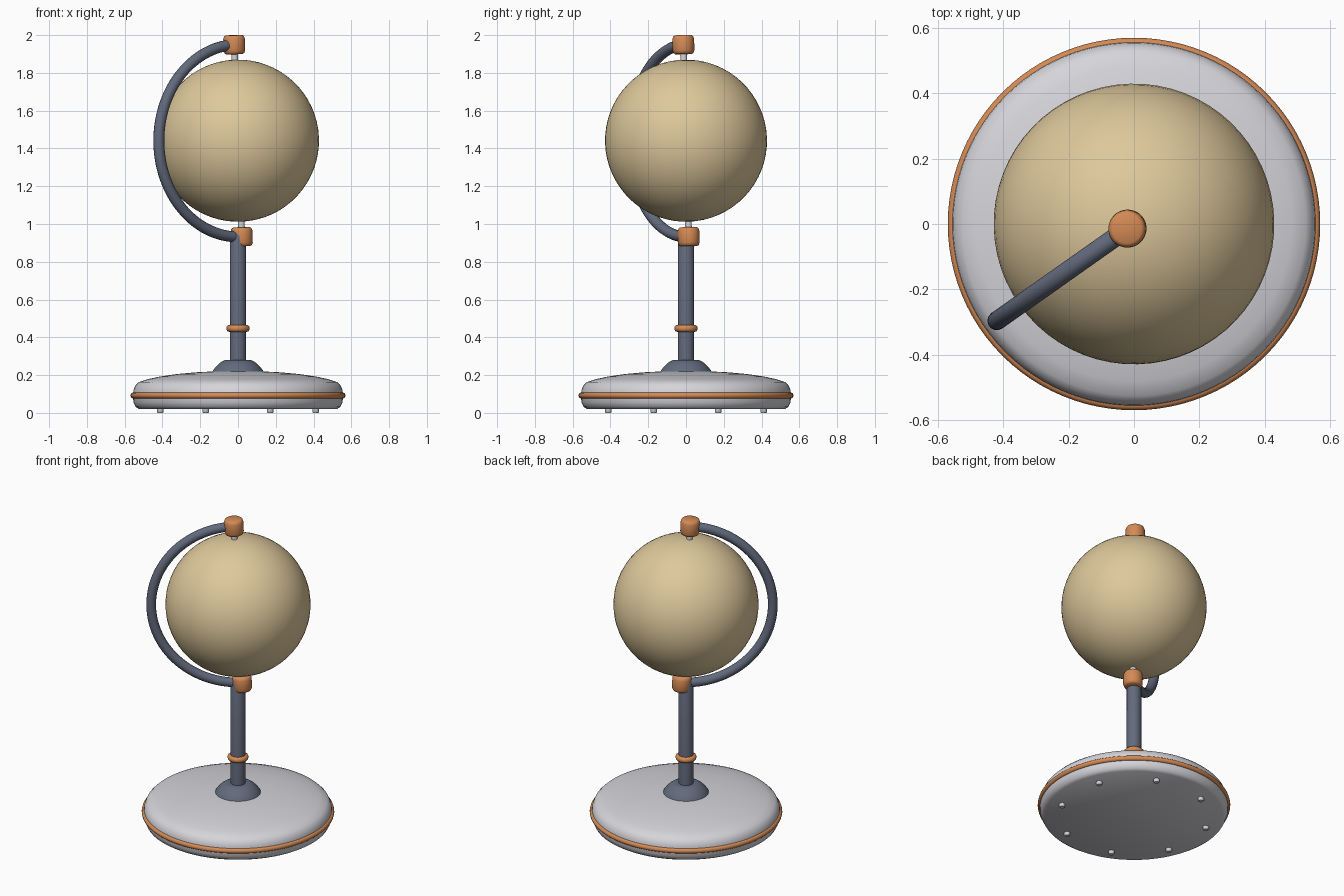
import bpy, bmesh, math
from mathutils import Vector, Matrix

cube = bpy.data.objects.get("Cube")
if cube:
    bpy.data.objects.remove(cube, do_unlink=True)


def material(name, rgb):
    m = bpy.data.materials.new(name)
    m.use_nodes = True
    m.diffuse_color = (*rgb, 1)
    m.node_tree.nodes["Principled BSDF"].inputs["Base Color"].default_value = (*rgb, 1)
    return m


TAN = material("warm_tan", (0.73, 0.58, 0.33))
SILVER = material("pale_silver", (0.66, 0.66, 0.70))
COPPER = material("copper", (0.66, 0.255, 0.09))
SLATE = material("slate_blue", (0.122, 0.144, 0.202))


def finish(obj, mat, angle=40):
    obj.data.materials.append(mat)
    bpy.ops.object.select_all(action="DESELECT")
    obj.select_set(True)
    bpy.context.view_layer.objects.active = obj
    bpy.ops.object.shade_smooth_by_angle(angle=math.radians(angle))
    return obj


def lathe(name, profile, mat, place=Matrix(), steps=48, closed=False, angle=40):
    """Turn a (radius, height) profile around the local z axis."""
    bm = bmesh.new()
    rings = []
    for r, z in profile:
        rings.append([bm.verts.new((r * math.cos(2 * math.pi * i / steps),
                                    r * math.sin(2 * math.pi * i / steps), z))
                      for i in range(steps)])
    pairs = list(zip(rings, rings[1:]))
    if closed:
        pairs.append((rings[-1], rings[0]))
    else:
        bm.faces.new(rings[0])
        bm.faces.new(rings[-1])
    for a, b in pairs:
        for i in range(steps):
            j = (i + 1) % steps
            bm.faces.new((a[i], a[j], b[j], b[i]))
    bmesh.ops.recalc_face_normals(bm, faces=bm.faces)
    mesh = bpy.data.meshes.new(name)
    bm.to_mesh(mesh)
    bm.free()
    obj = bpy.data.objects.new(name, mesh)
    obj.matrix_world = place
    bpy.context.collection.objects.link(obj)
    return finish(obj, mat, angle)


def ring(name, z, radius, thick_r, thick_z, mat, steps):
    turn = [2 * math.pi * k / 12 for k in range(12)]
    lathe(name, [(radius + thick_r * math.cos(t), z + thick_z * math.sin(t)) for t in turn],
          mat, steps=steps, closed=True)


# Weighted base with copper band and small feet
lathe("base", [(0.525, 0.021), (0.542, 0.032), (0.553, 0.055), (0.557, 0.09),
               (0.553, 0.122), (0.543, 0.145), (0.525, 0.163), (0.48, 0.178),
               (0.41, 0.193), (0.32, 0.206), (0.22, 0.215), (0.12, 0.22)],
      SILVER, steps=96)
ring("base_band", 0.092, 0.553, 0.016, 0.016, COPPER, 96)
for i in range(8):
    a = math.radians(22.5 + 45 * i)
    lathe(f"foot_{i + 1}", [(0.014, 0), (0.018, 0.005), (0.018, 0.03)], SILVER,
          Matrix.Translation((0.445 * math.cos(a), 0.445 * math.sin(a), 0)), steps=16)

# Post with flared foot and collar
lathe("post_foot", [(0.138, 0.21), (0.132, 0.225), (0.118, 0.244), (0.1, 0.262),
                    (0.082, 0.274), (0.068, 0.28), (0.04, 0.28)], SLATE)
lathe("post", [(0.043, 0.21), (0.043, 0.935), (0.036, 0.955), (0.02, 0.965)], SLATE)
ring("post_collar", 0.447, 0.046, 0.016, 0.018, COPPER, 48)

# Globe on a slightly tilted axis
centre = Vector((0, 0, 1.441))
heading = math.radians(35.2)
out = Vector((-math.cos(heading), -math.sin(heading), 0))
axis = (Vector((0, 0, 1)) + out * 0.048).normalized()
side = (out - axis * out.dot(axis)).normalized()
tilt = axis.to_track_quat("Z", "Y").to_matrix().to_4x4()
bpy.ops.mesh.primitive_uv_sphere_add(segments=64, ring_count=32, radius=0.429, location=centre)
globe = bpy.context.object
globe.name = "globe"
globe.rotation_euler = tilt.to_euler()
finish(globe, TAN)

# Pivot caps and pins at both poles
REACH = 0.509
for label, s in (("top", 1), ("bottom", -1)):
    place = Matrix.Translation(centre + axis * REACH * s) @ tilt
    lathe(label + "_cap", [(0.044, -0.05), (0.052, -0.045), (0.057, -0.032), (0.058, 0),
                           (0.057, 0.032), (0.052, 0.045), (0.044, 0.05)], COPPER, place)
    pin = Matrix.Translation(centre + axis * 0.455 * s) @ tilt
    lathe(label + "_pin", [(0.018, -0.045), (0.018, 0.045)], SILVER, pin, steps=24)

# Half-circle arm swept from cap to cap
bpy.ops.object.select_all(action="DESELECT")
curve = bpy.data.curves.new("arm_path", "CURVE")
curve.dimensions = "3D"
curve.bevel_depth = 0.029
curve.bevel_resolution = 5
curve.use_fill_caps = True
spline = curve.splines.new("POLY")
COUNT = 64
spline.points.add(COUNT)
for i, p in enumerate(spline.points):
    t = math.pi * i / COUNT
    p.co = (*(centre + axis * REACH * math.cos(t) + side * 0.513 * math.sin(t)), 1)
arm = bpy.data.objects.new("arm", curve)
bpy.context.collection.objects.link(arm)
arm.select_set(True)
bpy.context.view_layer.objects.active = arm
bpy.ops.object.convert(target="MESH")
finish(bpy.context.object, SLATE)
